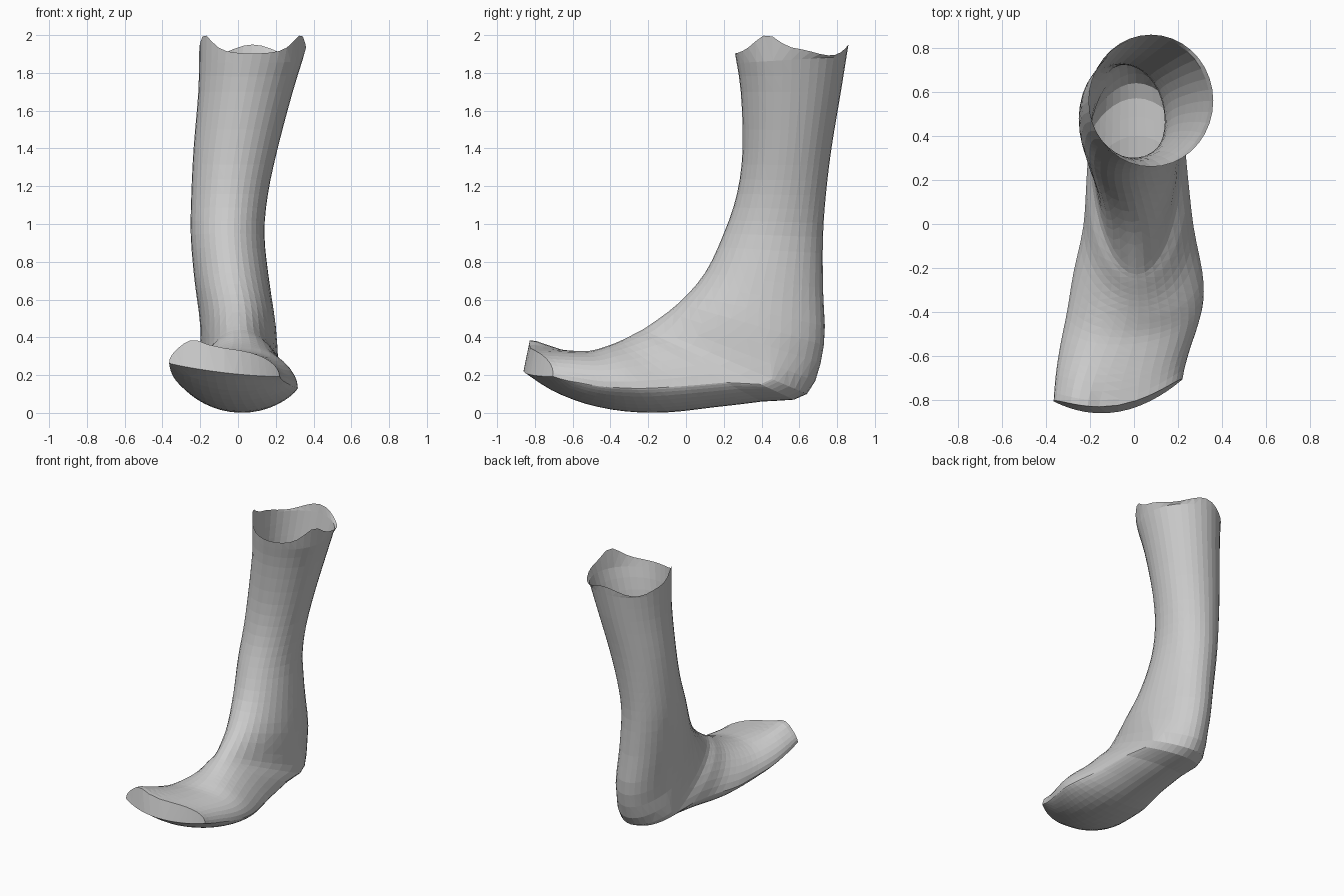
import bpy, bmesh, math
from mathutils import Vector

cube = bpy.data.objects.get("Cube")
if cube:
    bpy.data.objects.remove(cube, do_unlink=True)

SIDES = 36
STEPS = 3

# Cross-sections from shin to toe:
# front/top point (y, z), back/bottom point (y, z), height of widest line, right x, left x
SECTIONS = [
    (.26, 1.9, .86, 1.95, .5, -.205, .36),
    (.29, 1.7, .82, 1.7, .5, -.21, .29),
    (.3, 1.4, .77, 1.4, .5, -.235, .21),
    (.27, 1.16, .74, 1.15, .5, -.247, .158),
    (.2, .95, .725, .93, .5, -.25, .14),
    (.1, .74, .725, .66, .5, -.23, .165),
    (-.04, .58, .73, .36, .45, -.2, .2),
    (-.2, .46, .64, .1, .22, -.2, .22),
    (-.27, .42, .4, .06, .28, -.215, .245),
    (-.35, .38, .15, .03, .32, -.23, .27),
    (-.43, .35, -.1, .003, .37, -.275, .31),
    (-.52, .33, -.33, .01, .42, -.305, .315),
    (-.62, .33, -.54, .05, .4, -.335, .29),
    (-.72, .335, -.72, .12, .33, -.355, .25),
    (-.83, .34, -.86, .21, .12, -.365, .22),
]


def clamp(v):
    return max(0, min(1, v))


def blend(a, b, c, d, t):
    """Smooth curve through b and c."""
    return .5 * (2 * b + (c - a) * t + (2 * a - 5 * b + 4 * c - d) * t * t
                 + (3 * b - a - 3 * c + d) * t ** 3)


def section_at(s):
    last = len(SECTIONS) - 1
    i = min(int(s), last - 1)
    rows = [SECTIONS[max(0, min(last, i + k))] for k in (-1, 0, 1, 2)]
    return [blend(*vals, s - i) for vals in zip(*rows)]


def ring_points(s):
    ty, tz, by, bz, f, right, left = section_at(s)
    foot = clamp(s - 6)                  # 0 on the leg, 1 on the foot
    toe = clamp((-.42 - ty) / .38)       # 0 on the leg, 1 at the toes
    mid, half = (left + right) / 2, (left - right) / 2
    points = []
    for k in range(SIDES):
        a = math.tau * k / SIDES
        c, sn = math.cos(a), math.sin(a)
        if c > 0:
            x = mid + half * math.copysign(abs(sn) ** (1 - .3 * toe), sn)
            u = f + (1 - f) * c
        else:
            # shallow sole meeting the sides at a crease
            x = mid + half * sn
            u = f - f * abs(c) ** (1 + .6 * foot)
        y, z = by + (ty - by) * u, bz + (tz - bz) * u
        # rounded toe line, tilted foot and raised big toe
        y += toe * 1.1 * (x + .15) ** 2
        z -= toe * .12 * (x + .05)
        if c > 0:
            z += toe ** 2 * .04 * math.exp(-((x + .25) / .08) ** 2) * c
        # uneven cut rim
        if s == 0:
            z += .087 * math.exp(-((c - .45) / .3) ** 2)
            if c < 0:
                z -= .05 * math.sin(2 * a) ** 2
        points.append(Vector((x, y, z)))
    return points


# Open shell skinned through the rings
bm = bmesh.new()
count = (len(SECTIONS) - 1) * STEPS
rings = [[bm.verts.new(p) for p in ring_points(i / STEPS)] for i in range(count + 1)]
for a, b in zip(rings, rings[1:]):
    for k in range(SIDES):
        n = (k + 1) % SIDES
        bm.faces.new((a[k], a[n], b[n], b[k]))

# Front wall of the toes, in upright strips from top edge to bottom edge
end, half_turn = rings[-1], SIDES // 2
for k in range(-SIDES // 4, SIDES // 4):
    strip = [end[k], end[k + 1], end[half_turn - k - 1], end[(half_turn - k) % SIDES]]
    corners = list(dict.fromkeys(strip))
    if len(corners) > 2:
        bm.faces.new(corners)

bmesh.ops.triangulate(bm, faces=bm.faces[:])
bmesh.ops.recalc_face_normals(bm, faces=bm.faces[:])
mesh = bpy.data.meshes.new("foot_and_shin")
bm.to_mesh(mesh)
bm.free()
foot_object = bpy.data.objects.new("foot_and_shin", mesh)
bpy.context.collection.objects.link(foot_object)

# Plain grey
grey = bpy.data.materials.new("light_grey")
grey.use_nodes = True
colour = (.6, .6, .6, 1)
grey.diffuse_color = colour
grey.node_tree.nodes["Principled BSDF"].inputs["Base Color"].default_value = colour
mesh.materials.append(grey)
